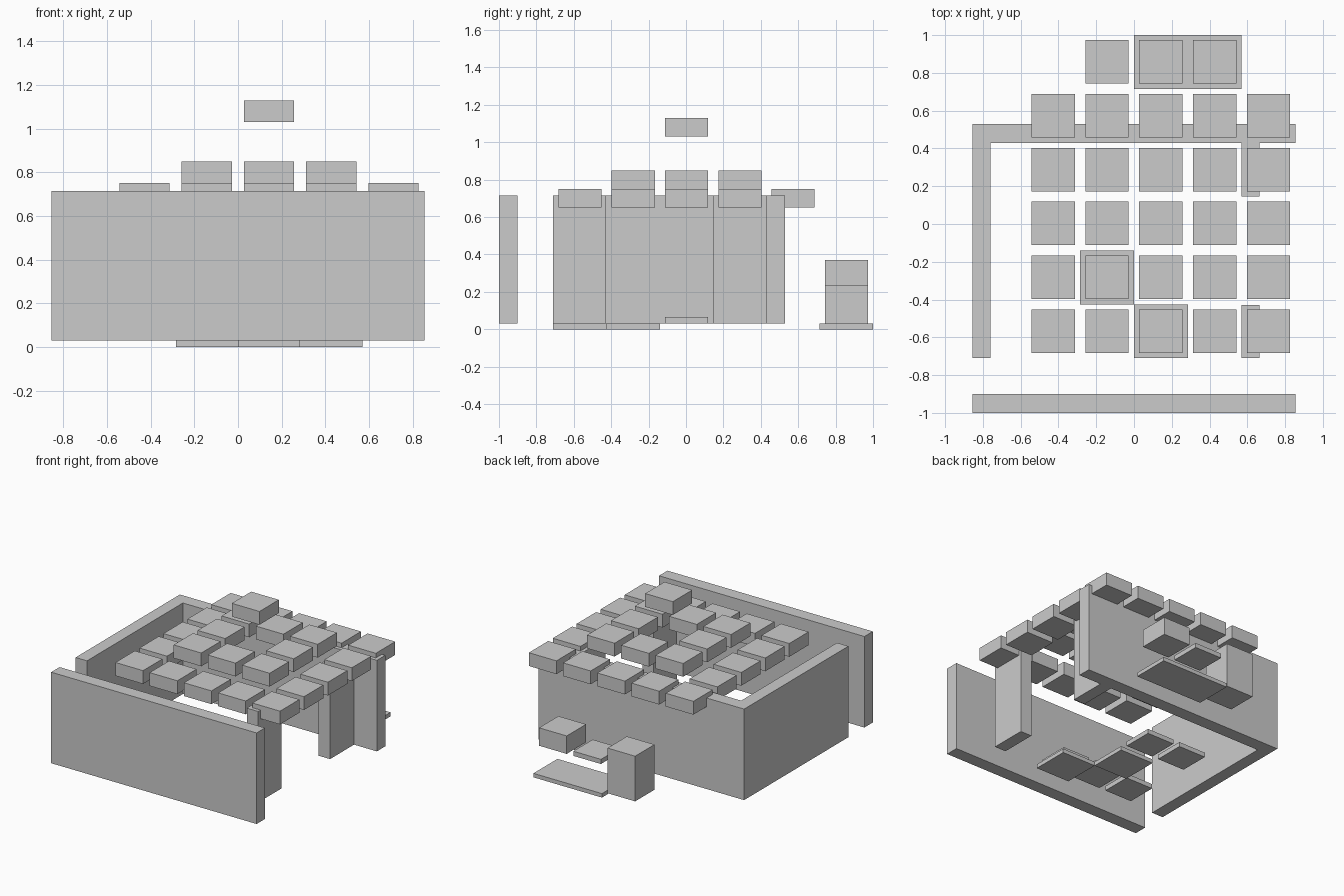
import bpy

default_cube = bpy.data.objects.get("Cube")
if default_cube:
    bpy.data.objects.remove(default_cube, do_unlink=True)

grey = bpy.data.materials.new("plain grey")
grey.use_nodes = True
colour = (0.6, 0.6, 0.6, 1)
grey.diffuse_color = colour
grey.node_tree.nodes["Principled BSDF"].inputs["Base Color"].default_value = colour


def box(name, xs, ys, zs):
    """Box spanning the given ranges along each axis."""
    spans = (xs, ys, zs)
    bpy.ops.mesh.primitive_cube_add(size=1, location=[(a + b) / 2 for a, b in spans])
    ob = bpy.context.object
    ob.name = name
    ob.scale = [b - a for a, b in spans]
    bpy.ops.object.transform_apply(location=False, rotation=False, scale=True)
    ob.data.materials.append(grey)
    return ob


CELL = 0.285
HALF = 0.115
CENTRE_X = 0.142


def block(name, col, row, bottom, top):
    """Square block in a grid cell, counted from the roof centre."""
    x, y = CENTRE_X + col * CELL, row * CELL + 0.003
    return box(name, (x - HALF, x + HALF), (y - HALF, y + HALF), (bottom, top))


# Walls
BASE, WALL_TOP = 0.03, 0.715
wall_z = (BASE, WALL_TOP)
box("front_wall", (-0.855, 0.855), (-1, -0.9), wall_z)
box("back_wall", (-0.855, 0.855), (0.43, 0.53), wall_z)
box("right_wall", (-0.855, -0.76), (-0.71, 0.43), wall_z)
box("left_wall_front", (0.57, 0.665), (-0.71, -0.43), wall_z)
box("left_wall_rear", (0.57, 0.665), (0.145, 0.43), wall_z)

# Floor slabs
slab_z = (0, BASE)
box("floor_slab_middle", (-0.285, 0), (-0.425, -0.14), slab_z)
box("floor_slab_front", (0, 0.285), (-0.71, -0.425), slab_z)
box("porch_slab", (0, 0.57), (0.715, 1), slab_z)

# Stepped roof of loose blocks, rising ring by ring to the centre
ring_bottom = {2: 0.65, 1: 0.75, 0: 1.03}
for col in range(-2, 3):
    for row in range(-2, 3):
        z = ring_bottom[max(abs(col), abs(row))]
        block("roof_block", col, row, z, z + 0.1)

# Thin tiles on the floor
for col, row in ((-1, 0), (-2, 0), (-2, -2), (-1, -2), (0, -2)):
    block("floor_tile", col, row, BASE, BASE + 0.035)

# Table, seat and post behind the back wall
block("rear_post", -1, 3, BASE, 0.37)
block("rear_thin_tile", 0, 3, 0.235, 0.27)
block("rear_block", 1, 3, 0.235, 0.37)
